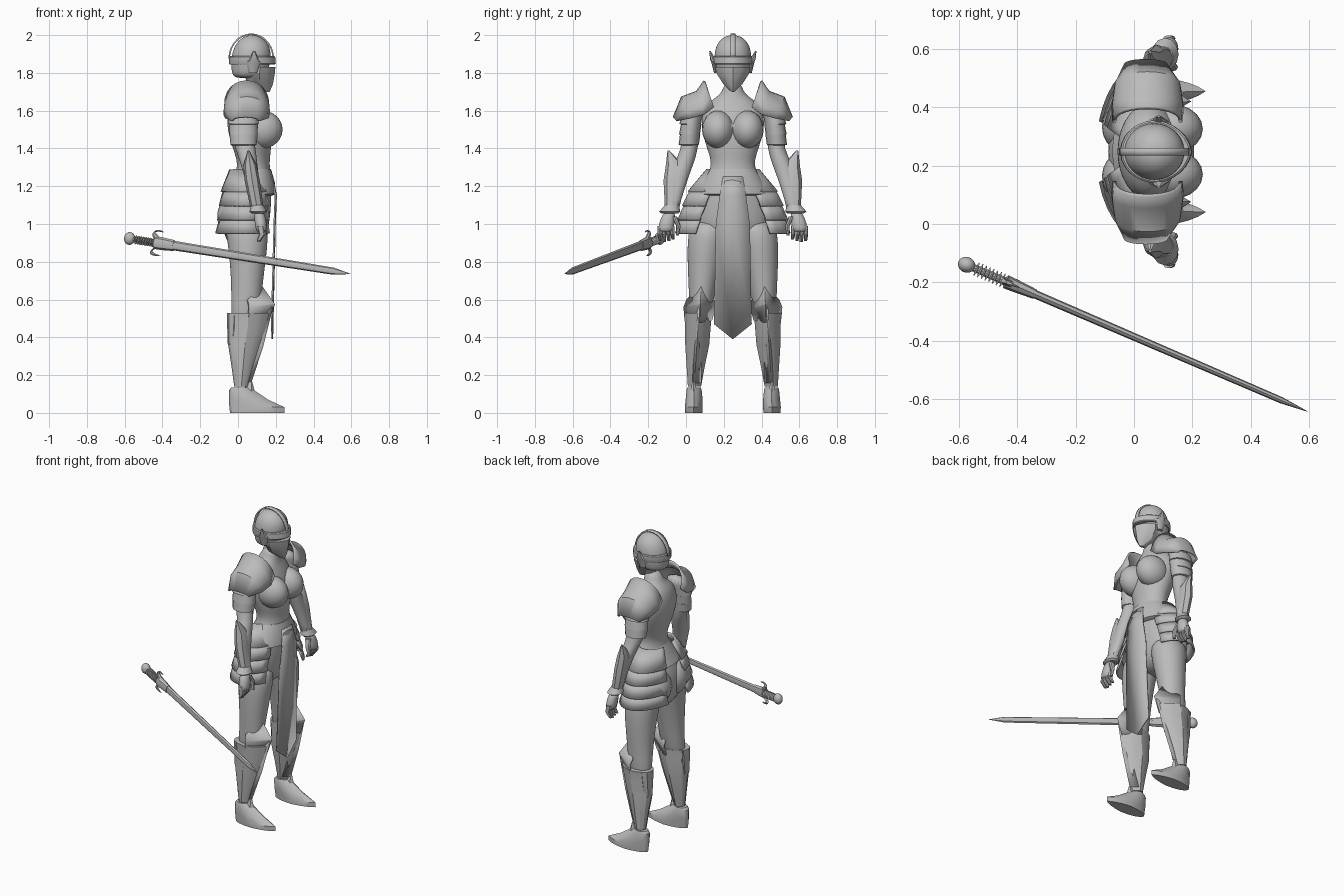
import bpy, bmesh, math
from mathutils import Vector

if "Cube" in bpy.data.objects:
    bpy.data.objects.remove(bpy.data.objects["Cube"])

steel = bpy.data.materials.new("steel_grey")
steel.use_nodes = True
GREY = (0.5, 0.5, 0.5, 1)
steel.diffuse_color = GREY
steel.node_tree.nodes["Principled BSDF"].inputs["Base Color"].default_value = GREY

# The figure faces +x; its centre plane lies at this y
CENTRE = Vector((0, .248, 0))


def finish(name, bm, mirror=False, subdivide=0, thickness=0, angle=35):
    """Turn a bmesh into a shaded object on the figure's centre plane."""
    bmesh.ops.recalc_face_normals(bm, faces=bm.faces)
    mesh = bpy.data.meshes.new(name)
    bm.to_mesh(mesh)
    bm.free()
    mesh.materials.append(steel)
    obj = bpy.data.objects.new(name, mesh)
    bpy.context.collection.objects.link(obj)
    obj.location = CENTRE
    bpy.ops.object.select_all(action='DESELECT')
    obj.select_set(True)
    bpy.context.view_layer.objects.active = obj
    if subdivide:
        bpy.ops.object.shade_smooth()
    else:
        bpy.ops.object.shade_smooth_by_angle(angle=math.radians(angle))
    if thickness:
        mod = obj.modifiers.new("thickness", 'SOLIDIFY')
        mod.thickness = thickness
        mod.offset = 0
    if mirror:
        mod = obj.modifiers.new("other_side", 'MIRROR')
        mod.use_axis = (False, True, False)
    if subdivide:
        mod = obj.modifiers.new("smooth", 'SUBSURF')
        mod.levels = mod.render_levels = subdivide
    return obj


def skin(bm, rows, closed):
    """Bridge rows of points with quads."""
    grid = [[bm.verts.new(p) for p in row] for row in rows]
    for low, high in zip(grid, grid[1:]):
        count = len(low)
        for i in range(count if closed else count - 1):
            j = (i + 1) % count
            bm.faces.new((low[i], low[j], high[j], high[i]))
    return grid


def loft(name, rings, sides=16, ridge=0.0, **options):
    """Rings are (z, back x, front x, inner y, outer y); ridge sharpens the front."""
    bm = bmesh.new()
    rows = []
    for z, back, front, inner, outer in rings:
        row = []
        for i in range(sides):
            c, s = math.cos(math.tau * i / sides), math.sin(math.tau * i / sides)
            k = (abs(c) + abs(s)) ** -ridge if c > 0 else 1
            row.append(((back + front + c * k * (front - back)) / 2,
                        (inner + outer + s * k * (outer - inner)) / 2, z))
        rows.append(row)
    grid = skin(bm, rows, True)
    bm.faces.new(grid[0])
    bm.faces.new(grid[-1])
    return finish(name, bm, **options)


def centred(name, rings, **options):
    return loft(name, [(z, b, f, -w, w) for z, b, f, w in rings], **options)


def plate(name, rows, thickness=.008, **options):
    bm = bmesh.new()
    skin(bm, rows, False)
    return finish(name, bm, thickness=thickness, **options)


def ball(name, centre, radii, **options):
    bm = bmesh.new()
    bmesh.ops.create_uvsphere(bm, u_segments=20, v_segments=12, radius=1)
    for v in bm.verts:
        v.co = Vector(centre) + Vector(a * r for a, r in zip(v.co, radii))
    return finish(name, bm, angle=60, **options)


# Torso
centred("torso", [
    (1.75, .02, .115, .05), (1.69, .0, .12, .055), (1.65, -.04, .13, .13),
    (1.58, -.06, .16, .17), (1.5, -.06, .175, .17), (1.4, -.03, .18, .14),
    (1.32, .0, .165, .11), (1.25, -.02, .18, .14), (1.15, -.07, .18, .19),
    (1.05, -.1, .175, .21), (.95, -.08, .16, .2), (.87, -.04, .1, .1)],
    subdivide=2)
ball("breastplate_cup", (.13, .078, 1.5), (.106, .085, .1), mirror=True)
ball("hip_rear", (-.025, .085, 1.04), (.085, .09, .11), mirror=True)
centred("waist_belt", [(1.29, -.005, .175, .12), (1.22, -.04, .195, .165),
                       (1.16, -.075, .2, .2), (1.15, -.06, .18, .18)], sides=24)

# Head, helmet and mask
centred("helmet", [(1.77, -.02, .13, .07), (1.8, -.037, .16, .09),
                   (1.88, -.04, .178, .103), (1.94, -.022, .172, .093),
                   (1.98, .01, .14, .065), (2.0, .05, .1, .025)], subdivide=2)
centred("face_mask", [(1.7, .13, .168, .008), (1.74, .05, .185, .05),
                      (1.8, .03, .195, .088), (1.83, .04, .198, .092)],
        sides=12, ridge=.35, angle=20)
centred("helmet_brow", [(1.845, -.046, .195, .104), (1.85, -.048, .2, .108),
                        (1.885, -.046, .197, .108), (1.89, -.04, .19, .102)],
        sides=24, ridge=.15)
crest = []
for i in range(15):
    a = math.pi * i / 14
    crest.append([(.07 + .117 * math.cos(a), y, 1.875 + .13 * math.sin(a))
                  for y in (-.013, 0, .013)])
plate("helmet_crest", crest)
loft("ear_wing", [(1.8, .06, .1, .08, .1), (1.86, .045, .12, .09, .115),
                  (1.87, .06, .11, .09, .12), (1.915, .08, .09, .117, .125)],
     sides=8, mirror=True)

# Shoulder shells: arches running from the neck outwards
arches = [(.15, 1.757, .1, 1.62, -.068, .16), (.19, 1.7, .15, 1.58, -.072, .165),
          (.27, 1.67, .22, 1.56, -.062, .155), (.312, 1.565, .295, 1.545, -.03, .11)]
rows = []
for y_top, z_top, y_low, z_low, back, front in arches:
    row = []
    for i in range(13):
        a = math.pi * i / 12
        h = math.sin(a) ** .8
        row.append(((back + front - (front - back) * math.cos(a)) / 2,
                    y_low + (y_top - y_low) * h, z_low + (z_top - z_low) * h))
    rows.append(row)
plate("shoulder_shell", rows, thickness=.012, mirror=True, angle=40)

# Arms
loft("upper_arm", [(1.66, -.03, .11, .13, .24), (1.55, -.04, .1, .17, .27),
                   (1.44, -.03, .085, .18, .265), (1.36, .0, .1, .19, .29),
                   (1.25, .035, .11, .235, .345), (1.12, .065, .13, .275, .35),
                   (1.05, .08, .14, .295, .365)], mirror=True, subdivide=1)
for i in range(3):
    z, y = 1.585 - .055 * i, .006 * i
    loft("arm_band", [(z, -.045, .105, .16 + y, .268 + y),
                      (z - .055, -.052 + y, .11 - y, .168 + y, .283 + y / 3),
                      (z - .06, -.035, .09, .18 + y, .27)],
         mirror=True)
loft("forearm_guard", [(1.39, .05, .06, .337, .346), (1.31, .028, .1, .26, .355),
                       (1.23, .035, .115, .25, .367), (1.09, .065, .135, .282, .36)],
     sides=8, mirror=True)
loft("wrist_cuff", [(1.1, .07, .135, .285, .36), (1.065, .06, .153, .278, .39),
                    (1.055, .075, .14, .29, .375)], sides=12, mirror=True)
loft("palm", [(1.07, .085, .135, .305, .36), (1.03, .085, .15, .305, .385),
              (.98, .09, .155, .31, .398), (.955, .1, .15, .32, .39)],
     sides=12, mirror=True, subdivide=1)
for i in range(4):
    y = .308 + .023 * i
    loft("finger", [(.99, .1, .135, y, y + .022), (.945, .112, .142, y, y + .022),
                    (.905 + .006 * abs(i - 2), .1, .118, y, y + .016)],
         sides=8, mirror=True)
loft("thumb", [(1.04, .1, .14, .295, .325), (.99, .12, .15, .276, .3),
               (.94, .13, .15, .285, .3)], sides=8, mirror=True)

# Hip skirt: overlapping curved bands, open at front and back
edges = [(1.275, .15, .1, 27), (1.17, .235, .135, 30), (1.095, .265, .145, 34),
         (1.02, .288, .155, 38), (.95, .3, .165, 41)]
for top, low in zip(edges, edges[1:]):
    rows = []
    for (z, wide, deep, start), lift, shrink in ((top, .012, .014), (low, 0, 0)):
        row = []
        for i in range(13):
            a = math.radians(start + (160 - start) * i / 12)
            row.append((.04 + (deep - shrink) * math.cos(a),
                        (wide - shrink) * math.sin(a), z + lift))
        rows.append(row)
    plate("hip_skirt_band", rows, thickness=.012, mirror=True)

# Hanging front cloth with a pointed hem
plate("front_cloth", [[(x, -w, z), (x + .004, 0, tip), (x, w, z)] for x, w, z, tip in (
    (.18, .052, 1.25, 1.25), (.198, .07, 1.15, 1.15), (.192, .09, 1.0, 1.0),
    (.178, .1, .47, .39))])

# Legs
loft("thigh", [(1.03, -.08, .15, .02, .22), (.92, -.058, .165, .03, .245),
               (.75, -.04, .14, .07, .24), (.6, -.036, .125, .1, .232),
               (.45, -.04, .1, .13, .23)], mirror=True, subdivide=2)
loft("shin_guard", [(.53, -.057, .165, .112, .26), (.46, -.05, .155, .117, .252),
                    (.36, -.052, .125, .125, .252), (.25, -.035, .09, .148, .245),
                    (.14, -.02, .055, .168, .238)],
     sides=12, ridge=.5, mirror=True, angle=25)
ridge_rows = [[(x - .025, .168, z), (x + .012, .178 + (.56 - z) / 16, z),
               (x - .025, .19 + (.56 - z) / 12, z)]
              for x, z in ((.17, .56), (.12, .36), (.055, .16))]
plate("shin_ridge", ridge_rows, mirror=True)
plate("knee_guard", [[(.05, .24, .6), (.122, .168, .67), (.05, .1, .59)],
                     [(.06, .257, .56), (.19, .172, .575), (.06, .098, .55)],
                     [(.05, .25, .49), (.155, .172, .48), (.05, .115, .49)]],
      thickness=.012, mirror=True, angle=15)
loft("calf_fin", [(.53, -.058, .02, .14, .24), (.37, -.056, .0, .16, .225),
                  (.33, -.035, .0, .17, .22)], sides=8, ridge=0, mirror=True)

# Boots
loft("boot", [(0, -.042, .246, .162, .252), (.03, -.046, .246, .16, .254),
              (.07, -.048, .16, .16, .25), (.12, -.048, .085, .165, .245),
              (.135, -.035, .06, .17, .24)],
     sides=16, ridge=.45, mirror=True, angle=30)
loft("ankle_tongue", [(.11, .02, .09, .185, .23), (.165, .055, .075, .2, .215)],
     sides=6, mirror=True)

# Sword: built upright, then laid along its own line
pommel_end, tip_end = Vector((-.585, -.135, .925)), Vector((.6, -.645, .735))
aim = (tip_end - pommel_end).to_track_quat('Z', 'X')
parts = [
    centred("sword_blade", [(.17, -.026, .026, .015), (1.2, -.019, .019, .011),
                            (1.298, -.001, .001, .001)], sides=8, ridge=0),
    centred("sword_collar", [(.16, -.034, .034, .024), (.2, -.034, .034, .022),
                             (.27, -.029, .029, .017)], sides=8),
    centred("sword_grip", [(.0, -.013, .013, .013), (.18, -.015, .015, .015)], sides=10),
    ball("sword_pommel", (0, 0, .012), (.034, .027, .03)),
]
for i in range(8):
    z = .05 + .014 * i
    parts.append(centred("grip_ring", [(z - .003, -.014, .014, .014), (z, -.026, .022, .026),
                                       (z + .003, -.014, .014, .014)], sides=10))
for side in (-1, 1):
    # Curled horns of the cross guard
    rows = []
    for i in range(9):
        t = i / 8
        a = 2.6 * t
        thick = .013 * (1 - .85 * t)
        x, z = side * (.02 + .045 * math.sin(a * .75)), .175 - .03 * math.sin(a * 1.6)
        rows.append([(x + thick * math.cos(b), thick * math.sin(b),
                      z + thick * math.cos(b) * .7)
                     for b in (math.tau * k / 8 for k in range(8))])
    bm = bmesh.new()
    grid = skin(bm, rows, True)
    bm.faces.new(grid[-1])
    parts.append(finish("guard_horn", bm))
for part in parts:
    part.rotation_mode = 'QUATERNION'
    part.rotation_quaternion = aim
    part.location = pommel_end
